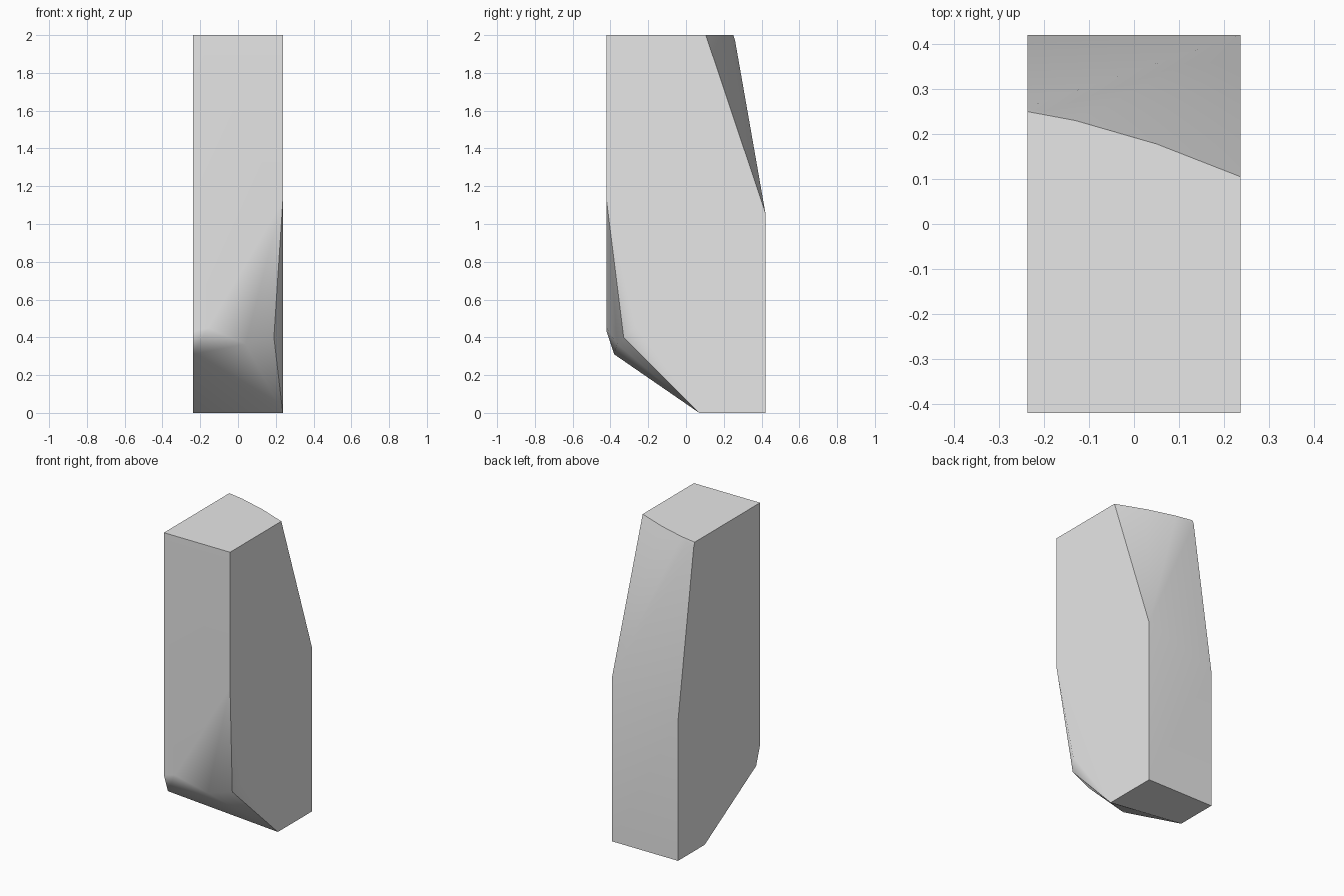
import bpy, bmesh, math

# Remove the default cube only
cube = bpy.data.objects.get("Cube")
if cube:
    bpy.data.objects.remove(cube, do_unlink=True)

# Plain grey material
GREY = (0.8, 0.8, 0.8, 1.0)
mat = bpy.data.materials.new("plain_grey")
mat.use_nodes = True
mat.diffuse_color = GREY
mat.node_tree.nodes["Principled BSDF"].inputs["Base Color"].default_value = GREY

W, D, H = 0.237, 0.42, 2.0   # half width, half depth, height

# Corners of the chipped block
corners = [
    # flat top: front edge, then the slanting back rim
    (-W, -D, H), (W, -D, H),
    (-W, 0.25, H), (-0.13, 0.23, H), (0.05, 0.178, H), (W, 0.105, H),
    # sloped upper back
    (-W, 0.26, 1.97), (-W, D, 0.91), (W, D, 1.06),
    # flat base
    (-W, D, 0), (W, D, 0), (W, 0.07, 0), (-W, 0.147, 0),
    # chipped lower front lip
    (-W, -D, 0.43), (-0.16, -D, 0.45), (-W, -0.38, 0.31),
    (0.04, -0.365, 0.365), (0.19, -0.33, 0.40),
    # worn front corner on the left side
    (W, -D, 1.12), (W, -0.27, 0.46),
]

# Wrap the corners in a convex shell and merge its flat areas
bm = bmesh.new()
for co in corners:
    bm.verts.new(co)
bmesh.ops.convex_hull(bm, input=bm.verts[:])
loose = [v for v in bm.verts if not v.link_faces]
bmesh.ops.delete(bm, geom=loose, context='VERTS')
bmesh.ops.dissolve_limit(bm, angle_limit=math.radians(1),
                         verts=bm.verts[:], edges=bm.edges[:])
bmesh.ops.recalc_face_normals(bm, faces=bm.faces[:])

# Soft shading between shallow facets, crisp rims round the base and ridges
for f in bm.faces:
    f.smooth = True
for e in bm.edges:
    on_base = all(v.co.z < 0.001 for v in e.verts)
    e.smooth = not on_base and e.calc_face_angle(0) < math.radians(37)

mesh = bpy.data.meshes.new("chipped_block")
bm.to_mesh(mesh)
bm.free()
mesh.materials.append(mat)
block = bpy.data.objects.new("chipped_block", mesh)
bpy.context.collection.objects.link(block)

# Keep the broad flat faces evenly shaded
weight = block.modifiers.new("even_shading", 'WEIGHTED_NORMAL')
weight.keep_sharp = True
